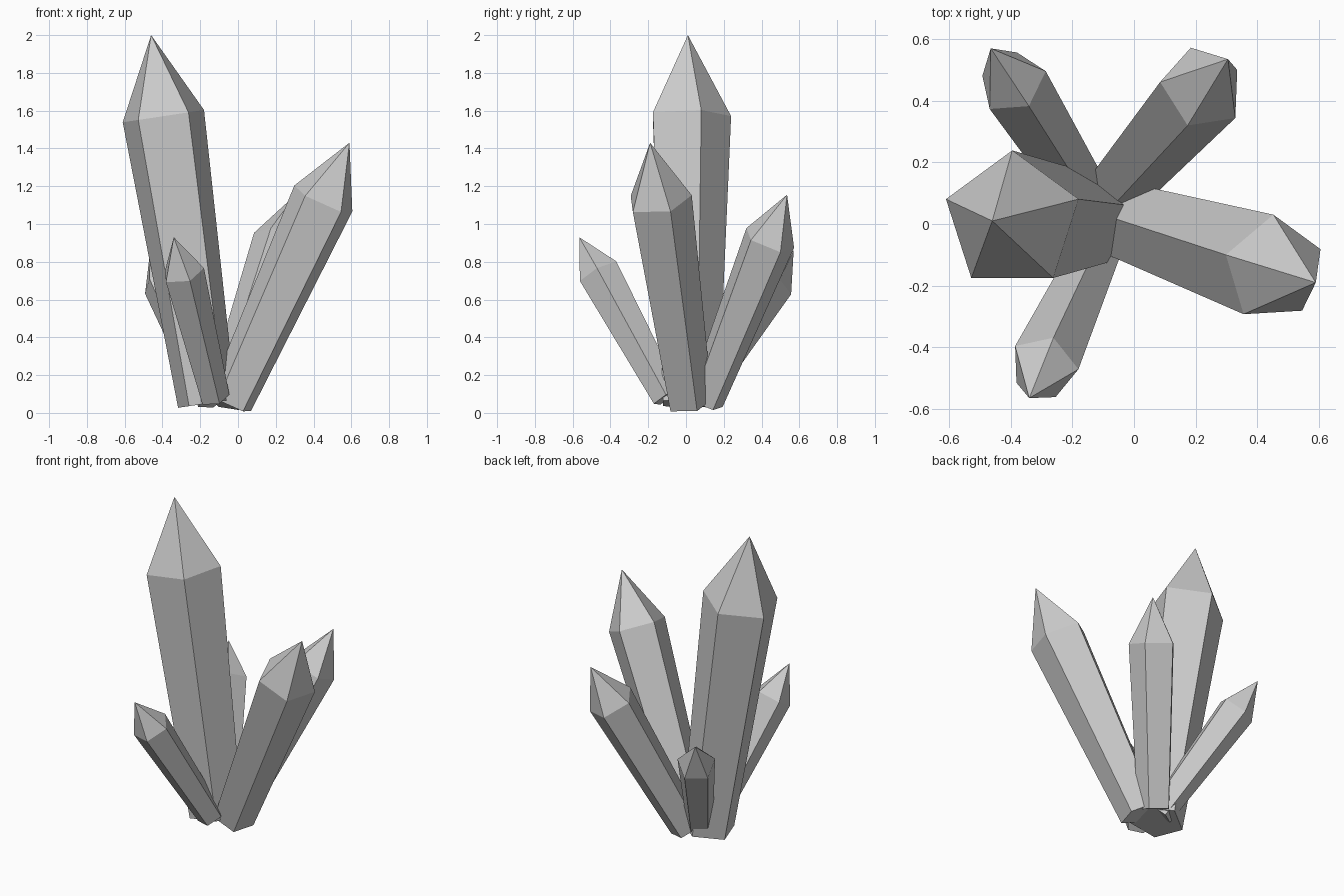
import bpy
import bmesh
import math
from mathutils import Vector

cube = bpy.data.objects.get("Cube")
if cube:
    bpy.data.objects.remove(cube, do_unlink=True)

SIDES = 5
SHOULDER = 0.78        # where the point begins along the length
SHOULDER_R = 0.116     # radii as a share of the length
BASE_R = 0.082

stone = bpy.data.materials.new("grey_crystal")
stone.use_nodes = True
grey = (0.6, 0.6, 0.6, 1)
stone.diffuse_color = grey
stone.node_tree.nodes["Principled BSDF"].inputs["Base Color"].default_value = grey


def crystal(name, base, apex, corner):
    """Five-sided shaft widening upward, with a pointed tip; one edge faces 'corner'."""
    base, apex = Vector(base), Vector(apex)
    length = (apex - base).length
    axis = (apex - base).normalized()
    u = Vector(corner)
    u = (u - axis * u.dot(axis)).normalized()
    v = axis.cross(u)

    bm = bmesh.new()

    def ring(t, radius):
        centre = base.lerp(apex, t)
        angles = [math.tau * i / SIDES for i in range(SIDES)]
        return [bm.verts.new(centre + (u * math.cos(a) + v * math.sin(a)) * radius * length)
                for a in angles]

    bottom = ring(0, BASE_R)
    shoulder = ring(SHOULDER, SHOULDER_R)
    tip = bm.verts.new(apex)
    bm.faces.new(bottom[::-1])
    for i in range(SIDES):
        j = (i + 1) % SIDES
        bm.faces.new((bottom[i], bottom[j], shoulder[j], shoulder[i]))
        bm.faces.new((shoulder[i], shoulder[j], tip))
    bmesh.ops.recalc_face_normals(bm, faces=bm.faces)

    mesh = bpy.data.meshes.new(name)
    bm.to_mesh(mesh)
    bm.free()
    mesh.materials.append(stone)
    obj = bpy.data.objects.new(name, mesh)
    bpy.context.collection.objects.link(obj)
    return obj


# Cluster of crystals leaning outward from a shared foot
crystal("tall_crystal", (-0.165, 0.01, 0.05), (-0.46, 0.01, 2.0), (0, 1, 0))
crystal("left_crystal", (-0.04, 0.014, 0.053), (0.59, -0.19, 1.43), (-0.15, 0.044, 0.08))
crystal("back_left_crystal", (-0.075, 0.1, 0.06), (0.305, 0.535, 1.155), (-0.047, -0.121, 0.07))
crystal("front_right_crystal", (-0.125, -0.1, 0.08), (-0.34, -0.565, 0.93), (0.032, 0.096, 0.059))
crystal("back_right_crystal", (-0.14, 0.06, 0.07), (-0.465, 0.57, 0.86), (0.053, -0.076, 0.075))
